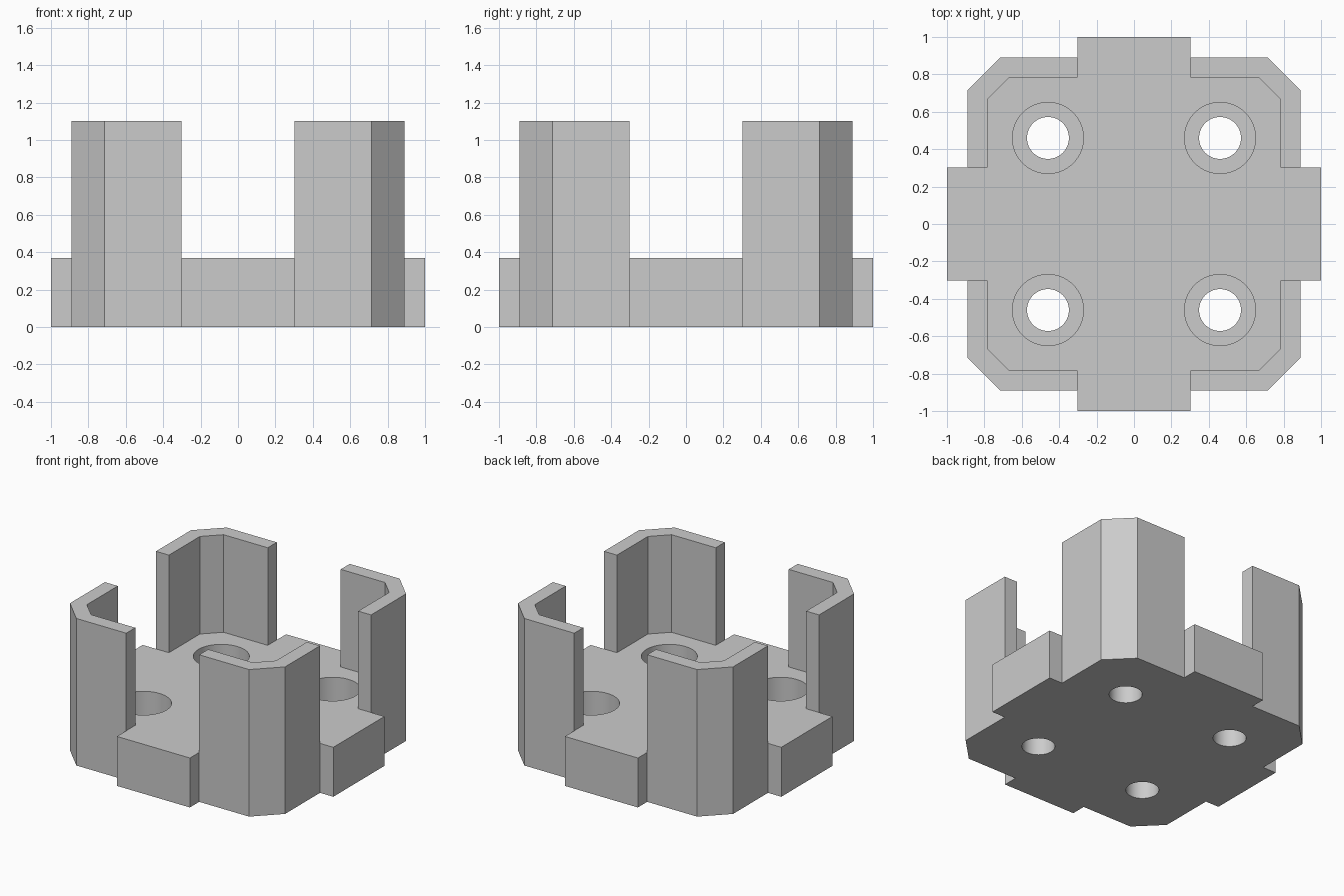
import bpy
import bmesh
from math import cos, sin, tau

BASE_H, WALL_H, ARM = 0.37, 1.10, 0.302
OUT, OUT_CUT = 0.89, 0.715
INN, INN_CUT = 0.783, 0.668
HOLE = 0.46
BORE_FLOOR = 0.15

cube = bpy.data.objects.get("Cube")
if cube:
    bpy.data.objects.remove(cube, do_unlink=True)

grey = bpy.data.materials.new("plain_grey")
grey.use_nodes = True
colour = (0.6, 0.6, 0.6, 1)
grey.diffuse_color = colour
grey.node_tree.nodes["Principled BSDF"].inputs["Base Color"].default_value = colour


def prism(name, outline, z0, z1):
    """Extrude a counter-clockwise outline from z0 to z1."""
    bm = bmesh.new()
    face = bm.faces.new([bm.verts.new((x, y, z0)) for x, y in outline])
    ext = bmesh.ops.extrude_face_region(bm, geom=[face], use_keep_orig=True)
    for v in ext["geom"]:
        if isinstance(v, bmesh.types.BMVert):
            v.co.z = z1
    bmesh.ops.recalc_face_normals(bm, faces=bm.faces)
    mesh = bpy.data.meshes.new(name)
    bm.to_mesh(mesh)
    bm.free()
    obj = bpy.data.objects.new(name, mesh)
    mesh.materials.append(grey)
    bpy.context.collection.objects.link(obj)
    return obj


def turn(points, k):
    """Rotate points by k quarter turns about z."""
    for _ in range(k % 4):
        points = [(-y, x) for x, y in points]
    return points


def circle(x, y, r, n=64):
    return [(x + r * cos(tau * i / n), y + r * sin(tau * i / n)) for i in range(n)]


# Base plate: chamfered square with four projecting arms
quarter = [(1, -ARM), (1, ARM), (OUT, ARM), (OUT, OUT_CUT), (OUT_CUT, OUT), (ARM, OUT)]
base = prism("base_plate", [p for k in range(4) for p in turn(quarter, k)], 0, BASE_H)

# Counterbored screw holes
cutters = []
for sx in (-1, 1):
    for sy in (-1, 1):
        for label, r, z0, z1 in (("bore", 0.19, BORE_FLOOR, 0.5), ("hole", 0.112, -0.1, 0.5)):
            cutter = prism(label + "_cutter", circle(sx * HOLE, sy * HOLE, r), z0, z1)
            mod = base.modifiers.new(label, "BOOLEAN")
            mod.object, mod.operation, mod.solver = cutter, "DIFFERENCE", "EXACT"
            cutters.append(cutter)
bpy.context.view_layer.update()
cut_mesh = bpy.data.meshes.new_from_object(base.evaluated_get(bpy.context.evaluated_depsgraph_get()))
base.modifiers.clear()
base.data = cut_mesh
cut_mesh.name = "base_plate"
for cutter in cutters:
    bpy.data.objects.remove(cutter, do_unlink=True)

# Smooth bores with sharp rims
bpy.ops.object.select_all(action="DESELECT")
base.select_set(True)
bpy.context.view_layer.objects.active = base
bpy.ops.object.shade_smooth_by_angle(angle=0.5)

# Four chamfered corner walls standing on the plate
corner = [(OUT, ARM), (OUT, OUT_CUT), (OUT_CUT, OUT), (ARM, OUT),
          (ARM, INN), (INN_CUT, INN), (INN, INN_CUT), (INN, ARM)]
for k, place in enumerate(("back_left", "back_right", "front_right", "front_left")):
    prism(place + "_corner_wall", turn(corner, k), BASE_H, WALL_H)
